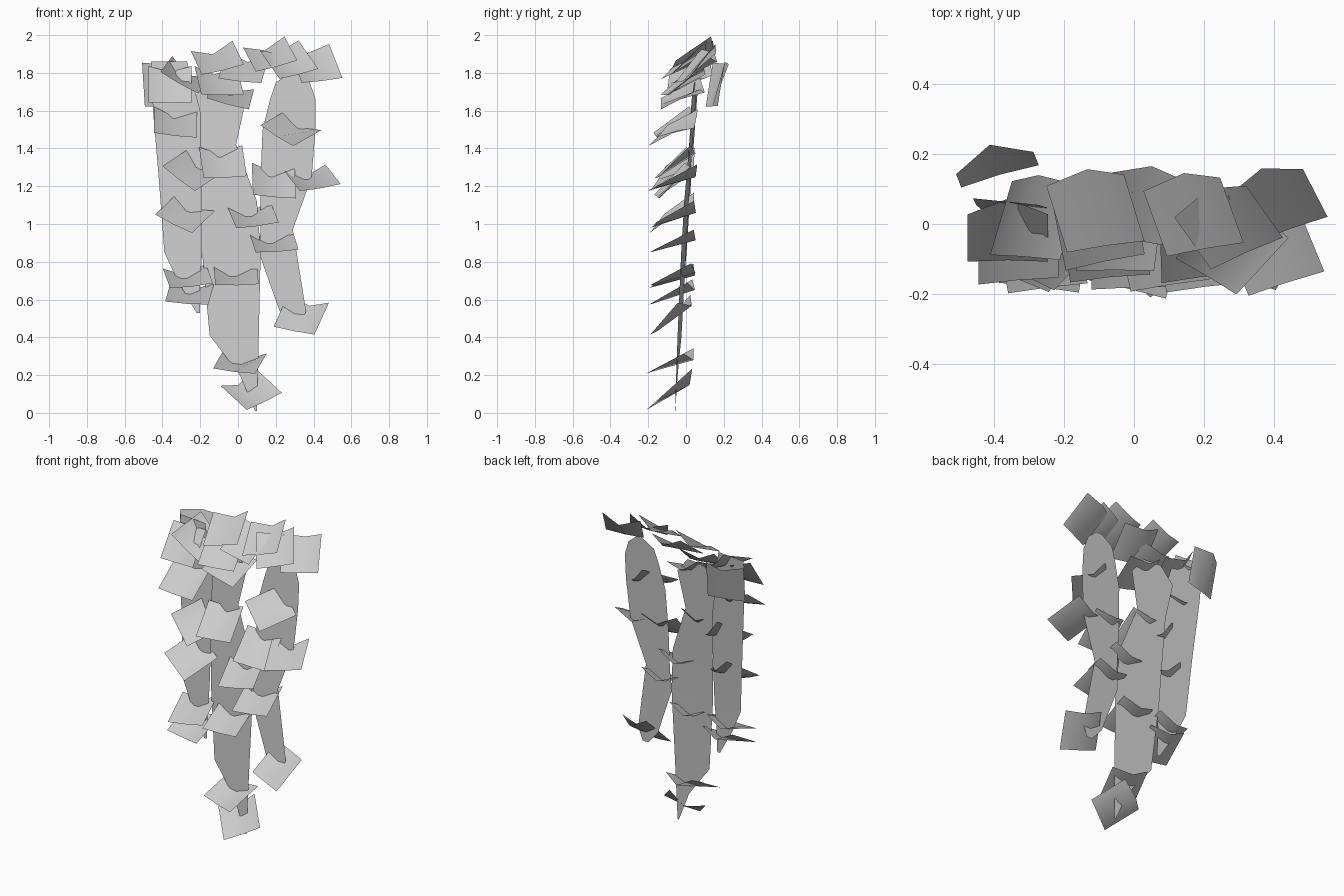
import bpy, bmesh
from math import radians
from mathutils import Matrix, Vector


def finish(bm, name):
    me = bpy.data.meshes.new(name)
    bm.to_mesh(me)
    bm.free()
    ob = bpy.data.objects.new(name, me)
    bpy.context.collection.objects.link(ob)
    return ob


# Hanging flat strips: rows of (z, left x, right x), leaning back toward the top
def strip(name, rows, y0, twist, xc):
    bm = bmesh.new()
    prev = None
    for z, a, b in rows:
        y = -0.05 + 0.03 * z + 0.012 * z * z + y0
        cur = [bm.verts.new((x, y - twist * (x - xc), z)) for x in (a, b)]
        if prev:
            bm.faces.new((prev[0], prev[1], cur[1], cur[0]))
        prev = cur
    return finish(bm, name)


strip("left_vine", [(0.53, -0.22, -0.20), (0.70, -0.32, -0.20), (0.85, -0.39, -0.19),
                    (1.25, -0.42, -0.19), (1.60, -0.45, -0.20), (1.86, -0.46, -0.27)],
      0.01, 0.1, -0.3)
strip("middle_vine", [(0.01, 0.09, 0.10), (0.20, 0.01, 0.105), (0.41, -0.15, 0.11),
                      (0.85, -0.19, 0.12), (1.12, -0.20, 0.10), (1.42, -0.21, -0.01),
                      (1.65, -0.25, 0.04), (1.75, -0.16, -0.04)], 0.0, 0.08, 0)
strip("right_vine", [(0.46, 0.29, 0.33), (0.54, 0.22, 0.36), (0.85, 0.11, 0.31),
                     (0.97, 0.12, 0.29), (1.25, 0.12, 0.39), (1.50, 0.13, 0.41),
                     (1.66, 0.17, 0.41), (1.75, 0.20, 0.38), (1.80, 0.28, 0.32)],
      0.0, 0.0, 0.25)


# Folded leaf card: rear of the midrib sags, front edge nearly straight
def leaf(name, loc, pitch, spin, roll, yaw=0, w=0.23, l=0.235, sag=0.055):
    bm = bmesh.new()
    m = (Matrix.Translation(Vector(loc)) @ Matrix.Rotation(radians(yaw), 4, 'Z')
         @ Matrix.Rotation(radians(roll), 4, 'Y')
         @ Matrix.Rotation(radians(pitch), 4, 'X') @ Matrix.Rotation(radians(spin), 4, 'Z'))
    rows = []
    for v, drop in ((0.5, sag), (-0.5, 0.005)):
        rows.append([bm.verts.new(m @ Vector((u * w, v * l, 0 if u else -drop)))
                     for u in (-0.5, 0, 0.5)])
    for i in range(2):
        bm.faces.new((rows[1][i], rows[1][i + 1], rows[0][i + 1], rows[0][i]))
    ob = finish(bm, name)
    ob.data.shade_smooth()


# Leaves along the strips: x, z, pitch, spin, roll
hanging = [
    (0.07, 0.125, 42, 36, 0), (0.01, 0.275, 28, -15, 0), (0.335, 0.52, 47, -25, -8),
    (-0.255, 0.64, 30, -8, 0), (-0.265, 0.725, 27, 8, -3), (-0.01, 0.735, 28, 2, 0),
    (0.19, 0.91, 27, 8, 0), (0.08, 1.05, 30, 10, -3), (-0.28, 1.06, 40, -25, 10),
    (0.19, 1.23, 45, 10, 12), (0.395, 1.245, 28, 20, 0), (-0.08, 1.33, 44, 8, 3),
    (-0.24, 1.29, 42, -28, 18), (0.28, 1.51, 35, -33, 12), (-0.33, 1.54, 36, 6, 10),
]
for i, (x, z, p, s, r) in enumerate(hanging):
    leaf(f"hanging_leaf_{i + 1}", (x, -0.09 + 0.014 * z, z), p, s, r)

# Leaves heaped along the top: x, y, z, pitch, spin, roll, yaw
crown = [
    (-0.39, 0.155, 1.74, 80, 6, 5, 15), (-0.36, -0.04, 1.74, 55, 0, 0, 0),
    (-0.28, 0.01, 1.79, 26, -4, 28, 0), (-0.11, 0.03, 1.88, 35, 10, -8, 0),
    (0.03, 0.04, 1.83, 38, -10, 0, 0), (-0.04, -0.03, 1.69, 28, 0, 15, 0),
    (-0.10, -0.02, 1.76, 38, 15, 10, 0), (0.17, 0.02, 1.90, 36, 12, -8, 0),
    (0.41, 0.05, 1.85, 50, 15, 5, 10), (0.27, -0.01, 1.87, 42, 32, 8, 0),
]
for i, (x, y, z, p, s, r, w) in enumerate(crown):
    leaf(f"crown_leaf_{i + 1}", (x, y, z), p, s, r, w)
